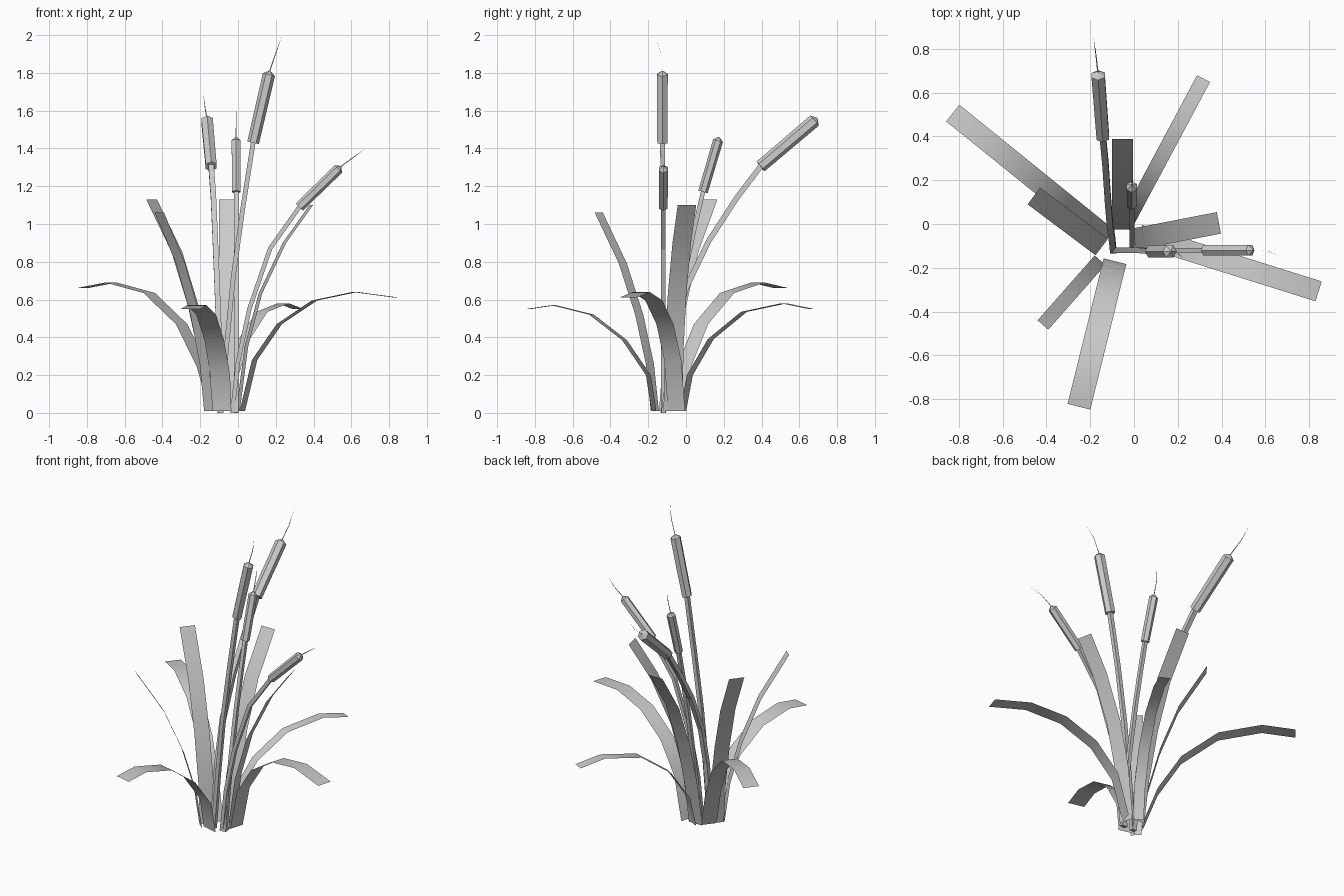
import bpy, math
from mathutils import Vector as V

if "Cube" in bpy.data.objects:
    bpy.data.objects.remove(bpy.data.objects["Cube"])


def make(name, verts, faces, smooth=False):
    me = bpy.data.meshes.new(name)
    me.from_pydata([tuple(v) for v in verts], [], faces)
    me.update()
    if smooth:
        me.shade_smooth()
    ob = bpy.data.objects.new(name, me)
    bpy.context.collection.objects.link(ob)
    return ob


def tube(name, pts, radii, side, n=6, phase=0.0):
    """Low-poly tube along pts, side is the axis normal to the bending plane."""
    verts, faces = [], []
    for i, p in enumerate(pts):
        t = (pts[min(i + 1, len(pts) - 1)] - pts[max(i - 1, 0)]).normalized()
        u = side.cross(t).normalized()
        for k in range(n):
            a = 2 * math.pi * k / n + phase
            verts.append(p + radii[i] * (math.cos(a) * u + math.sin(a) * t.cross(u)))
    for i in range(len(pts) - 1):
        for k in range(n):
            a, b = i * n + k, i * n + (k + 1) % n
            faces.append((a, b, b + n, a + n))
    faces.append(tuple(reversed(range(n))))
    faces.append(tuple(range((len(pts) - 1) * n, len(pts) * n)))
    return make(name, verts, faces)


def leaf(name, base, direction, width, profile):
    """Flat ribbon of constant width; profile is (reach, height)."""
    d = V((*direction, 0)).normalized()
    w = V((-d.y, d.x, 0)) * width / 2
    verts = []
    for r, z in profile:
        c = V((*base, z)) + d * r
        verts += [c - w, c + w]
    make(name, verts, [(2*i, 2*i+2, 2*i+3, 2*i+1) for i in range(len(profile) - 1)], True)


def cattail(name, path, top, tip, stalk_r, head_r, side, tip_bend):
    path = [V(p) for p in path]
    top, tip, side = V(top), V(tip), V(side)
    h0 = path[-1]
    ax = (top - h0).normalized()
    # four-sided stem
    tube(name + "_stem", path + [h0 + ax * 0.02],
         [stalk_r * 1.35] * (len(path) + 1), side, 4, math.pi / 4)
    # seed head with a short conical cap
    tube(name + "_head", [h0, top - ax * 0.02, top],
         [head_r * 0.95, head_r, 0.004], side)
    # thin flat spike
    w = ax.cross(V(tip_bend)).normalized() * 0.003
    mid = (top + tip) / 2 + V(tip_bend) * -0.012
    make(name + "_spike", [top - w, top + w, mid - w * .7, mid + w * .7, tip],
         [(0, 2, 3, 1), (2, 4, 3)])


# Cattails
X, Y = (1, 0, 0), (0, 1, 0)
cattail("tall_cattail",
        [(-.09, -.12, 0), (-.06, -.12, .36), (-.025, -.12, .72), (.025, -.12, 1.08), (.08, -.125, 1.43)],
        (.168, -.125, 1.81), (.233, -.165, 2.0), .013, .033, Y, (0, -1, 0))
cattail("right_cattail",
        [(-.03, -.12, 0), (0, -.12, .27), (.06, -.12, .55), (.17, -.12, .87), (.325, -.12, 1.09)],
        (.545, -.12, 1.305), (.675, -.15, 1.40), .012, .028, Y, (0, -1, 0))
cattail("back_cattail",
        [(-.095, -.12, 0), (-.1, -.07, .4), (-.11, 0, .66), (-.12, .12, .91), (-.13, .27, 1.14), (-.142, .395, 1.305)],
        (-.165, .695, 1.56), (-.185, .85, 1.70), .015, .035, X, (0, -.7, .7))
cattail("short_cattail",
        [(-.01, -.12, 0), (-.01, -.09, .25), (-.01, -.05, .5), (-.01, 0, .77), (-.01, .05, 1.0), (-.01, .09, 1.17)],
        (-.01, .175, 1.46), (-.008, .2, 1.63), .012, .027, X, (0, -1, 0))

# Low arching leaves
leaf("arching_leaf_left", (-.12, -.065), (-.78, .63), .097,
     [(0, .01), (.09, .25), (.23, .47), (.45, .635), (.71, .69), (.91, .66)])
leaf("arching_leaf_front", (-.087, -.17), (-.24, -.97), .107,
     [(0, .01), (.03, .2), (.16, .385), (.34, .52), (.545, .57), (.685, .55)])
leaf("arching_leaf_right", (.023, -.05), (.955, -.3), .095,
     [(0, .01), (.068, .28), (.205, .47), (.4, .595), (.625, .64), (.86, .61)])
leaf("arching_leaf_back", (-.045, -.015), (.47, .88), .067,
     [(0, .01), (.04, .2), (.165, .39), (.365, .535), (.605, .58), (.77, .55)])

# Upright leaves
leaf("upright_leaf_front_left", (-.155, -.165), (-.66, -.75), .065,
     [(0, .01), (.035, .26), (.11, .52), (.225, .79), (.395, 1.06)])
leaf("upright_leaf_left", (-.147, -.105), (-.8, .6), .095,
     [(0, .01), (.035, .28), (.11, .56), (.22, .85), (.388, 1.13)])
leaf("upright_leaf_back", (-.052, -.025), (0, 1), .097,
     [(0, .01), (.045, .28), (.125, .58), (.24, .87), (.413, 1.13)])
leaf("upright_leaf_right", (0, -.07), (.98, .19), .1,
     [(0, .01), (.045, .35), (.12, .63), (.25, .9), (.395, 1.1)])
